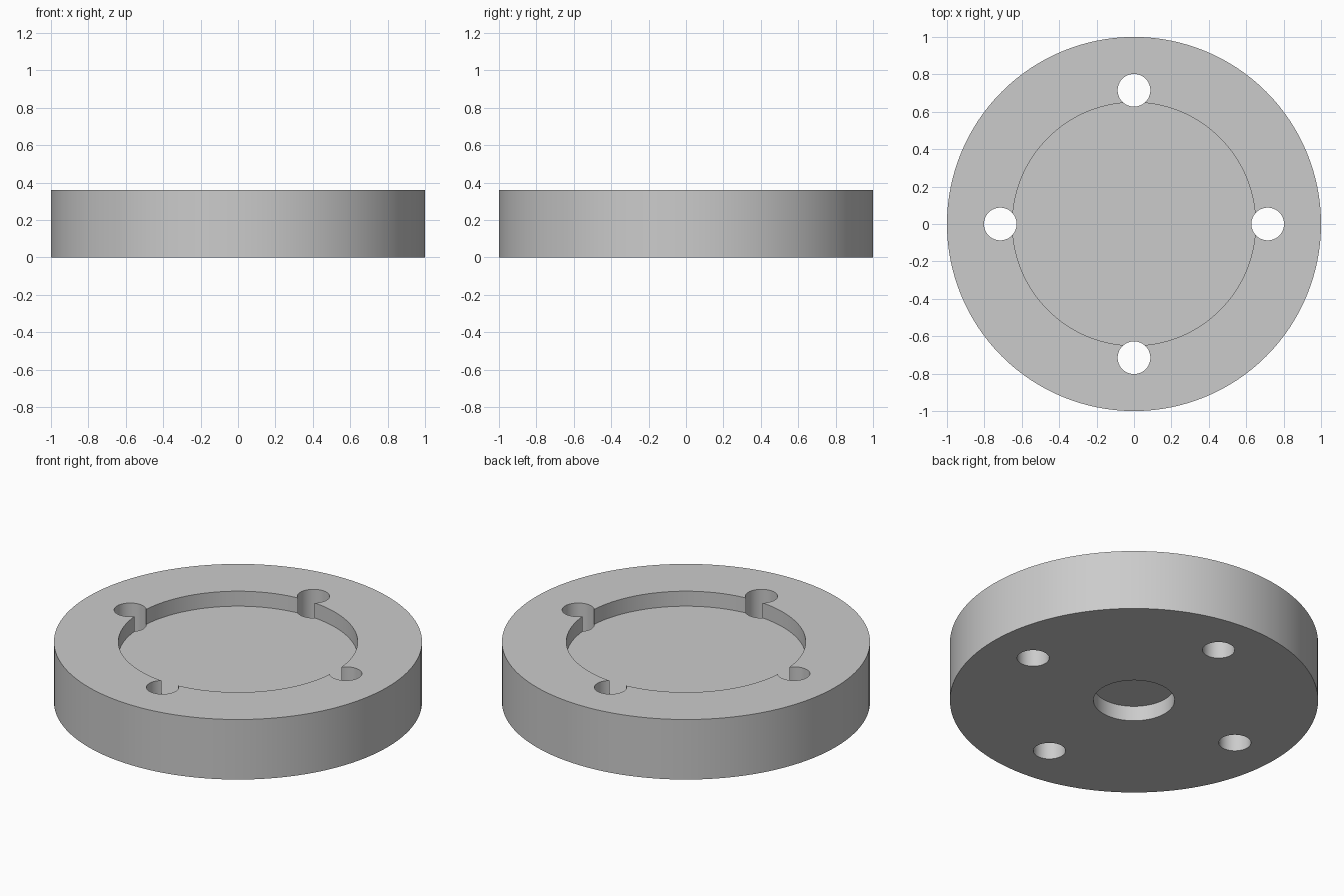
import bpy
import math

cube = bpy.data.objects.get("Cube")
if cube:
    bpy.data.objects.remove(cube, do_unlink=True)

HEIGHT = 0.36
POCKET_DEPTH = 0.09
BORE_DEPTH = 0.09
HOLE_RING = 0.715
MARGIN = 0.1

grey = bpy.data.materials.new("light grey")
grey.use_nodes = True
colour = (0.6, 0.6, 0.6, 1)
grey.diffuse_color = colour
grey.node_tree.nodes["Principled BSDF"].inputs["Base Color"].default_value = colour


def cylinder(name, radius, bottom, top, x=0, y=0, sides=128):
    bpy.ops.mesh.primitive_cylinder_add(
        vertices=sides, radius=radius, depth=top - bottom,
        location=(x, y, (bottom + top) / 2))
    obj = bpy.context.object
    obj.name = name
    obj.data.materials.append(grey)
    return obj


# Main round plate
disc = cylinder("flange_disc", 1, 0, HEIGHT)

# Wide pocket in the top and small counterbore underneath
cutters = [
    cylinder("top_pocket", 0.65, HEIGHT - POCKET_DEPTH, HEIGHT + MARGIN),
    cylinder("bottom_bore", 0.22, -MARGIN, BORE_DEPTH, sides=64),
]

# Four through holes breaking into the pocket rim
for i in range(4):
    angle = i * math.pi / 2
    cutters.append(cylinder(
        "bolt_hole", 0.0875, -MARGIN, HEIGHT + MARGIN,
        HOLE_RING * math.cos(angle), HOLE_RING * math.sin(angle), 48))

# Cut everything out of the plate
bpy.ops.object.select_all(action="DESELECT")
disc.select_set(True)
bpy.context.view_layer.objects.active = disc
for cutter in cutters:
    cutter.hide_render = True
    cut = disc.modifiers.new(cutter.name, "BOOLEAN")
    cut.operation = "DIFFERENCE"
    cut.solver = "EXACT"
    cut.object = cutter
    bpy.ops.object.modifier_apply(modifier=cut.name)
    bpy.data.objects.remove(cutter, do_unlink=True)

# Smooth round walls with crisp rims
bpy.ops.object.shade_smooth_by_angle(angle=math.radians(30))
